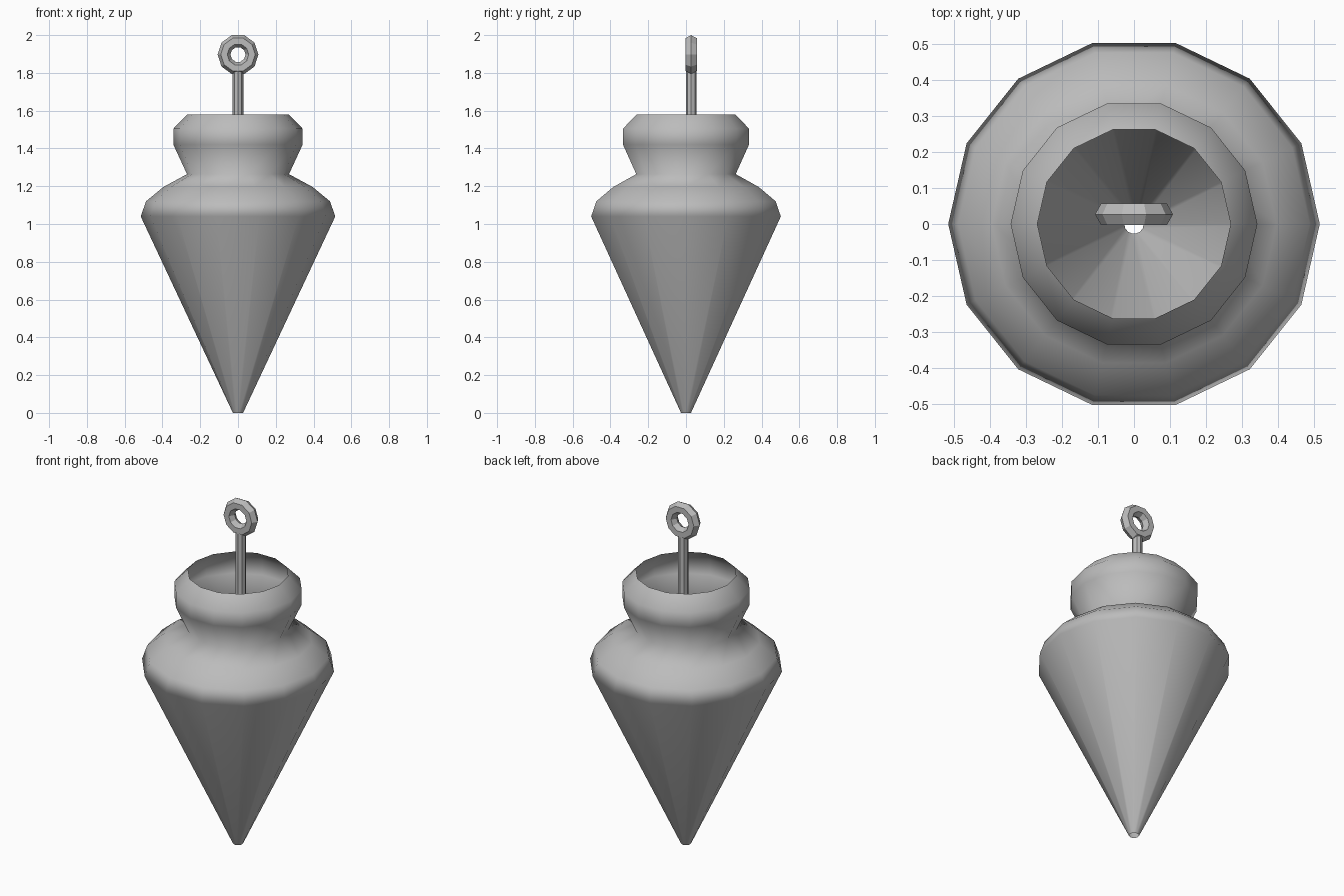
import bpy
from math import cos, sin, pi

cube = bpy.data.objects.get("Cube")
if cube:
    bpy.data.objects.remove(cube, do_unlink=True)

metal = bpy.data.materials.new("grey_metal")
metal.use_nodes = True
grey = (0.5, 0.5, 0.5, 1)
metal.diffuse_color = grey
metal.node_tree.nodes["Principled BSDF"].inputs["Base Color"].default_value = grey


def lathe(name, profile, sides, closed=False):
    """Spin (radius, height) points round the z axis."""
    rows = len(profile)
    verts = [(r * cos(2 * pi * s / sides), r * sin(2 * pi * s / sides), z)
             for r, z in profile for s in range(sides)]
    faces = []
    for i in range(rows if closed else rows - 1):
        a, b = i * sides, (i + 1) % rows * sides
        for s in range(sides):
            t = (s + 1) % sides
            faces.append((a + s, a + t, b + t, b + s))
    mesh = bpy.data.meshes.new(name)
    mesh.from_pydata(verts, [], faces)
    mesh.materials.append(metal)
    obj = bpy.data.objects.new(name, mesh)
    bpy.context.collection.objects.link(obj)
    return obj


# Hollow weight, open at the mouth and at the tip
profile = [(0.027, 0), (0.515, 1.04), (0.487, 1.12), (0.395, 1.196),
           (0.27, 1.264), (0.342, 1.42), (0.342, 1.505), (0.268, 1.58)]
body = lathe("weight_body", profile, 14)
body.data.shade_smooth()
body.modifiers.new("weighted_normals", "WEIGHTED_NORMAL")

# Thin rod, set just behind the axis
rod_y = 0.027
bpy.ops.mesh.primitive_cylinder_add(vertices=8, radius=0.028, depth=0.61,
                                    location=(0, rod_y, 1.505))
rod = bpy.context.object
rod.name = "hanging_rod"
rod.data.materials.append(metal)

# Eye ring with a six-sided section, standing upright on the rod
section = [(0.074 + 0.034 * cos(k * pi / 3), 0.035 * sin(k * pi / 3))
           for k in range(6)]
ring = lathe("eye_ring", section, 10, closed=True)
ring.rotation_euler.x = pi / 2
ring.location = (0, rod_y, 1.897)
